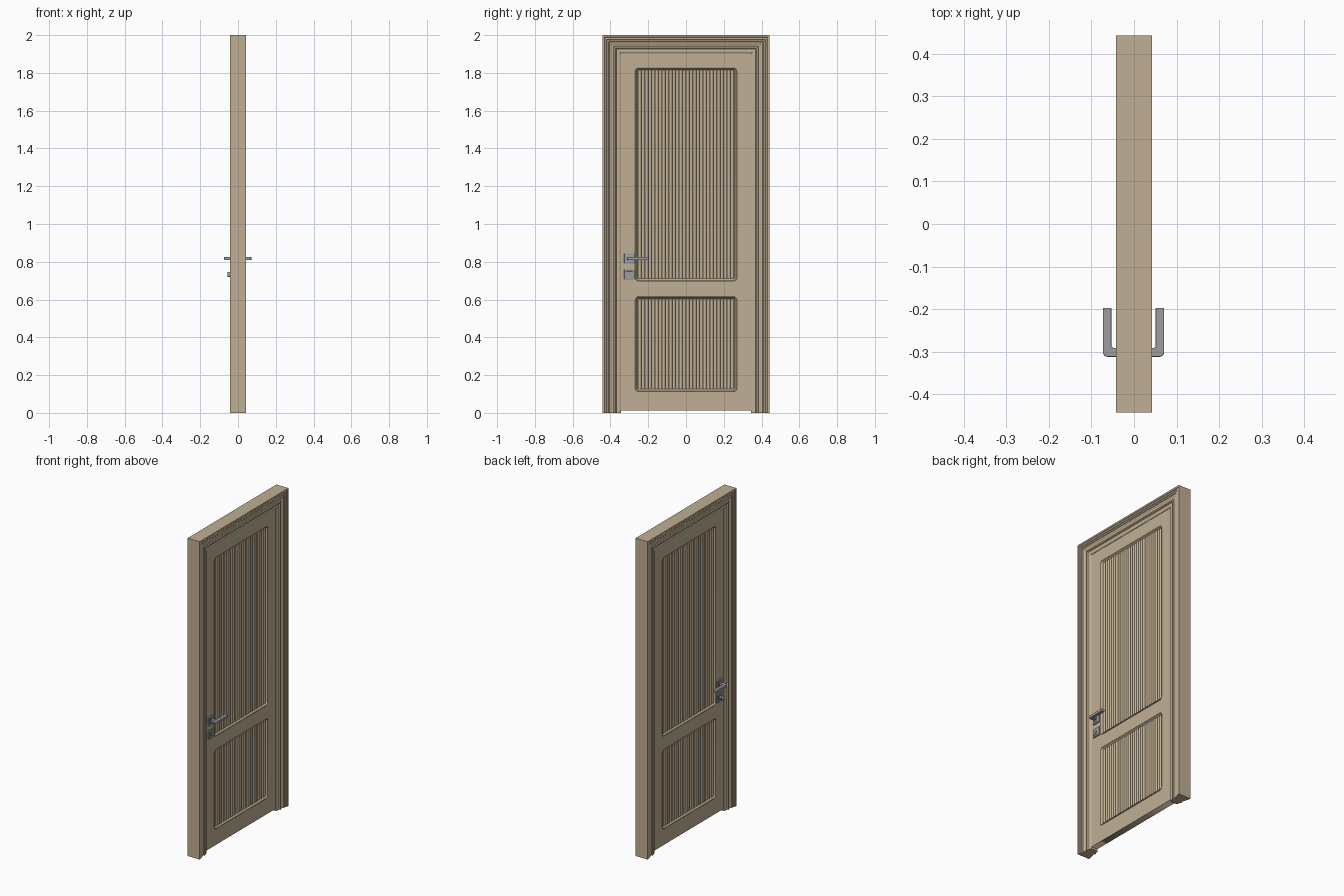
import bpy, bmesh, math
from mathutils import Matrix

if "Cube" in bpy.data.objects:
    bpy.data.objects.remove(bpy.data.objects["Cube"])


def material(name, rgb):
    m = bpy.data.materials.new(name)
    m.diffuse_color = (*rgb, 1)
    m.use_nodes = True
    m.node_tree.nodes["Principled BSDF"].inputs["Base Color"].default_value = m.diffuse_color
    return m


WOOD = material("beige_wood", (0.53, 0.43, 0.295))
METAL = material("grey_metal", (0.33, 0.34, 0.35))

HALF_W, HEIGHT = 0.442, 2.0
SLAB_X = 0.021                                   # half thickness of the leaf
PANELS = {"upper": (0.695, 1.83), "lower": (0.11, 0.62)}
PANEL_Y = 0.272


def finish(name, bm, mat, smooth=None, bevel=0):
    bmesh.ops.recalc_face_normals(bm, faces=bm.faces[:])
    me = bpy.data.meshes.new(name)
    bm.to_mesh(me)
    bm.free()
    ob = bpy.data.objects.new(name, me)
    bpy.context.collection.objects.link(ob)
    me.materials.append(mat)
    if bevel:
        mod = ob.modifiers.new("bevel", 'BEVEL')
        mod.width, mod.segments = bevel, 2
    if smooth:
        bpy.ops.object.select_all(action='DESELECT')
        ob.select_set(True)
        bpy.context.view_layer.objects.active = ob
        bpy.ops.object.shade_smooth_by_angle(angle=math.radians(smooth))
    return ob


def loft(loops, closed=True, caps=False):
    """Skin between matching point loops."""
    bm = bmesh.new()
    rows = [[bm.verts.new(p) for p in lp] for lp in loops]
    n = len(rows[0])
    for a, b in zip(rows, rows[1:]):
        for i in range(n if closed else n - 1):
            j = (i + 1) % n
            bm.faces.new((a[i], a[j], b[j], b[i]))
    if caps:
        bm.faces.new(rows[0])
        bm.faces.new(rows[-1])
    return bm


def prism(outline, z0, z1):
    return loft([[(x, y, z) for x, y in outline] for z in (z0, z1)], caps=True)


def box(name, x0, x1, y0, y1, z0, z1, mat, bevel=0):
    x0, x1 = sorted((x0, x1))
    return finish(name, prism([(x0, y0), (x1, y0), (x1, y1), (x0, y1)], z0, z1), mat, bevel=bevel)


def rounded_rect(z0, z1, inset, radius, steps=6):
    """Rounded rectangle as (y, z) points."""
    hw, lo, hi = PANEL_Y - inset, z0 + inset, z1 - inset
    pts = []
    for k, (sy, cz) in enumerate(((1, hi - radius), (-1, hi - radius),
                                  (-1, lo + radius), (1, lo + radius))):
        for s in range(steps + 1):
            a = math.pi / 2 * (k + s / steps)
            pts.append((sy * (hw - radius) + radius * math.cos(a), cz + radius * math.sin(a)))
    return pts


# Frame: stepped casing profile (inward offset, half depth) swept up, over and down
half = [(0, .042), (.010, .042), (.013, .039), (.022, .039), (.025, .036), (.033, .036),
        (.036, .033), (.044, .033), (.050, .029), (.058, .029), (.062, .034), (.070, .034),
        (.074, .027), (.090, .027), (.097, .023)]
profile = half + [(u, -x) for u, x in reversed(half)]
stations = [(-1, 0), (-1, 1), (1, 1), (1, 0)]
finish("door_frame", loft([[(x, s * (HALF_W - u), (HEIGHT - u) * top) for u, x in profile]
                           for s, top in stations], caps=True), WOOD)

# Leaf: filled outline with two rounded openings
cu = bpy.data.curves.new("door_leaf", 'CURVE')
cu.dimensions, cu.fill_mode, cu.extrude = '2D', 'BOTH', SLAB_X
outlines = [[(-.345, .013), (.345, .013), (.345, 1.903), (-.345, 1.903)]]
outlines += [rounded_rect(z0, z1, 0, .02) for z0, z1 in PANELS.values()]
for pts in outlines:
    sp = cu.splines.new('POLY')
    sp.points.add(len(pts) - 1)
    for p, (y, z) in zip(sp.points, pts):
        p.co = (y, z, 0, 1)
    sp.use_cyclic_u = True
leaf = bpy.data.objects.new("door_leaf", cu)
bpy.context.collection.objects.link(leaf)
leaf.matrix_world = Matrix(((0, 0, 1, 0), (1, 0, 0, 0), (0, 1, 0, 0), (0, 0, 0, 1)))
bpy.context.view_layer.objects.active = leaf
leaf.select_set(True)
bpy.ops.object.convert(target='MESH')
leaf = bpy.context.view_layer.objects.active
leaf.data.materials.clear()
leaf.data.materials.append(WOOD)

# Panels: core board, moulded border on both faces, row of half-round reeds
REEDS, ARC, FIELD = 28, 6, .254
pitch = 2 * FIELD / REEDS
crest = []
for i in range(REEDS):
    mid = -FIELD + pitch * (i + .5)
    for s in range(ARC):
        a = math.pi * s / ARC
        crest.append((.009 + .008 * math.sin(a), mid - pitch / 2 * math.cos(a)))
crest.append((.009, FIELD))
reed_outline = crest + [(-x, y) for x, y in reversed(crest)]
for name, (z0, z1) in PANELS.items():
    box(name + "_panel_core", -.009, .009, -.271, .271, z0 + .001, z1 - .001, WOOD)
    finish(name + "_panel_reeds", prism(reed_outline, z0 + .017, z1 - .017), WOOD, smooth=40)
    for side in (1, -1):
        steps = [(0, .02, SLAB_X), (.003, .018, .0225), (.007, .014, .0215), (.016, .005, .009)]
        loops = [[(side * x, y, z) for y, z in rounded_rect(z0, z1, ins, r)] for ins, r, x in steps]
        finish(f"{name}_panel_border_{'right' if side > 0 else 'left'}", loft(loops), WOOD, smooth=30)


def disc(name, x0, x1, y, z, r, stretch=1):
    ring = [(r * math.cos(a), r * stretch * math.sin(a))
            for a in (2 * math.pi * i / 24 for i in range(24))]
    finish(name, loft([[(x, y + b, z + c) for b, c in ring] for x in (x0, x1)], caps=True),
           METAL, smooth=40)


# Hardware on both faces: square plates, lever handle, lock
LEVER = [(.022, -.291), (.045, -.291), (.049, -.290), (.051, -.286), (.051, -.197),
         (.071, -.197), (.071, -.302), (.068, -.309), (.061, -.312), (.022, -.312)]
HY = -.300
for side, tag in ((1, "right"), (-1, "left")):
    for part, z in (("handle", .818), ("lock", .733)):
        box(f"{part}_plate_{tag}", side * .018, side * .028, HY - .027, HY + .027,
            z - .027, z + .027, METAL, bevel=.002)
        box(f"{part}_plate_centre_{tag}", side * .026, side * .031, HY - .017, HY + .017,
            z - .017, z + .017, METAL, bevel=.001)
    shift = 0 if side > 0 else -.002
    finish("lever_handle_" + tag, prism([(side * x + shift, y) for x, y in LEVER], .810, .826),
           METAL, bevel=.002)
disc("key_cylinder", .029, .034, HY, .733, .010)
box("key_slot", .033, .036, HY - .0015, HY + .0015, .727, .739, METAL)
disc("thumb_turn_base", -.029, -.040, HY, .733, .012)
disc("thumb_turn", -.038, -.056, HY, .733, .005, 2.5)
